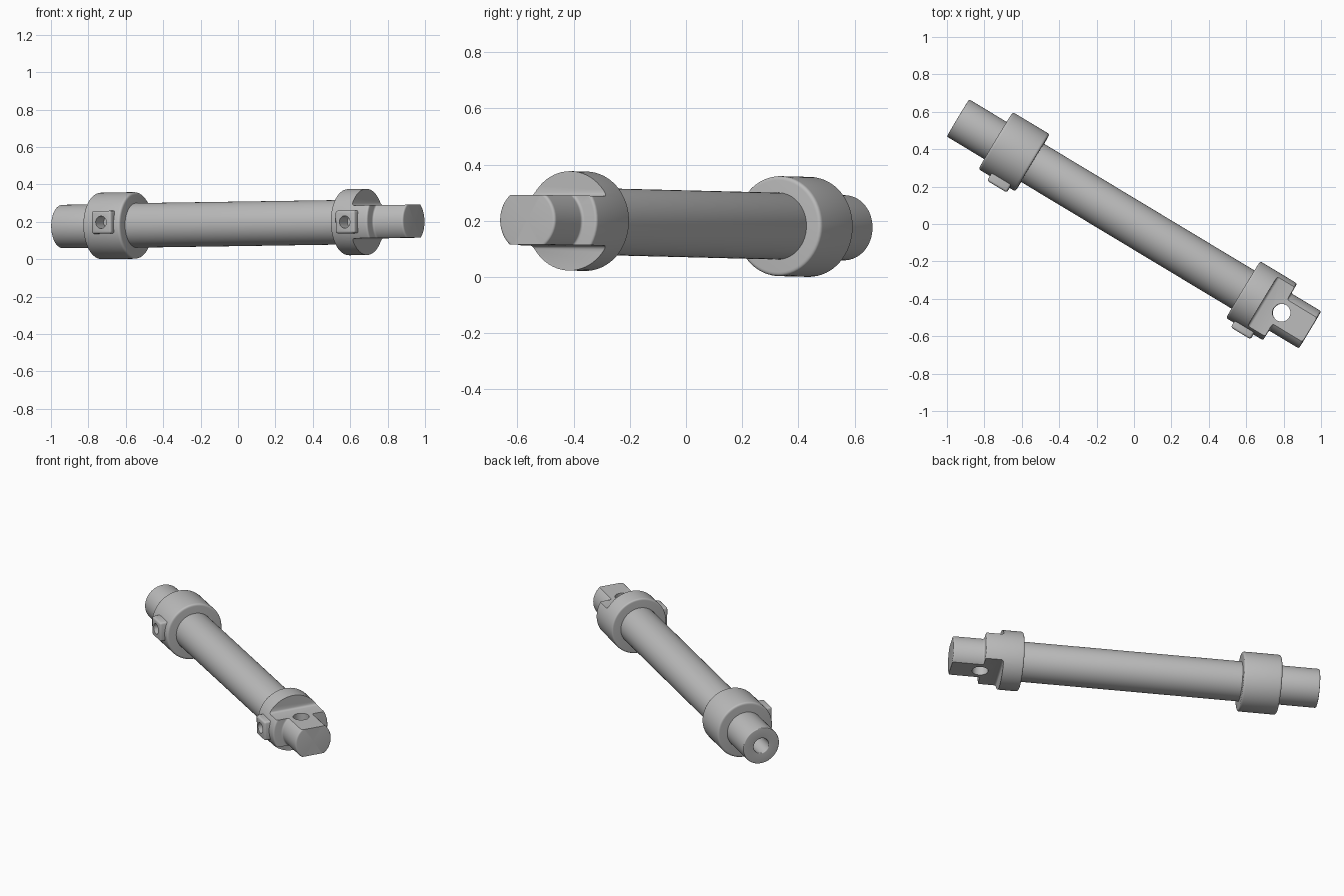
import bpy, bmesh, math
from mathutils import Matrix, Vector

if "Cube" in bpy.data.objects:
    bpy.data.objects.remove(bpy.data.objects["Cube"], do_unlink=True)

steel = bpy.data.materials.new("brushed_grey")
steel.use_nodes = True
GREY = (0.5, 0.5, 0.5, 1)
steel.diffuse_color = GREY
steel.node_tree.nodes["Principled BSDF"].inputs["Base Color"].default_value = GREY

# Working frame: local X runs along the cylinder from rear to front
ax = Vector((0.857, -0.516, 0.013)).normalized()
az = Vector((0, 0, 1))
ay = az.cross(ax).normalized()
az = ax.cross(ay)
FRAME = Matrix((ax, ay, az)).transposed().to_4x4()
FRAME.translation = (-0.941, 0.567, 0.175)


def finish(name, bm):
    bmesh.ops.recalc_face_normals(bm, faces=bm.faces)
    mesh = bpy.data.meshes.new(name)
    bm.to_mesh(mesh)
    bm.free()
    mesh.materials.append(steel)
    ob = bpy.data.objects.new(name, mesh)
    bpy.context.collection.objects.link(ob)
    ob.matrix_world = FRAME
    return ob


def rounded(profile, radius, steps=4):
    """Round every inner corner of a profile that stands off the axis."""
    out = [Vector(profile[0])]
    for a, b, c in zip(profile, profile[1:], profile[2:]):
        a, b, c = Vector(a), Vector(b), Vector(c)
        p = b + (a - b).normalized() * radius
        q = b + (c - b).normalized() * radius
        for i in range(steps + 1):
            t = i / steps
            out.append(p * (1 - t) ** 2 + b * 2 * t * (1 - t) + q * t * t)
    return out + [Vector(profile[-1])]


def lathe(name, profile, radius, sides=64):
    """Turn (along, out) points around the local X axis."""
    bm = bmesh.new()
    verts = [bm.verts.new((s, 0, r)) for s, r in rounded(profile, radius)]
    edges = [bm.edges.new(pair) for pair in zip(verts, verts[1:])]
    bmesh.ops.spin(bm, geom=verts + edges, axis=(1, 0, 0), cent=(0, 0, 0),
                   angle=2 * math.pi, steps=sides)
    bmesh.ops.remove_doubles(bm, verts=bm.verts, dist=0.0002)
    return finish(name, bm)


def box(name, centre, size, bevel):
    bm = bmesh.new()
    bmesh.ops.create_cube(bm, size=1)
    bmesh.ops.scale(bm, vec=size, verts=bm.verts)
    bmesh.ops.translate(bm, vec=centre, verts=bm.verts)
    bmesh.ops.bevel(bm, geom=bm.edges[:], offset=bevel, segments=3,
                    profile=0.5, affect='EDGES')
    return finish(name, bm)


def drill(centre, radius, depth, turn):
    bm = bmesh.new()
    bmesh.ops.create_cone(bm, cap_ends=True, segments=32, radius1=radius,
                          radius2=radius, depth=depth,
                          matrix=Matrix.Translation(centre) @ turn)
    return finish("drill_cutter", bm)


def cut(targets, cutters):
    for ob in targets:
        for cutter in cutters:
            mod = ob.modifiers.new("cut", 'BOOLEAN')
            mod.operation = 'DIFFERENCE'
            mod.solver = 'EXACT'
            mod.object = cutter
            bpy.context.view_layer.objects.active = ob
            bpy.ops.object.modifier_apply(modifier=mod.name)
    for cutter in cutters:
        bpy.data.objects.remove(cutter, do_unlink=True)


UPRIGHT = Matrix.Identity(4)
SIDEWAYS = Matrix.Rotation(math.pi / 2, 4, 'X')

# Barrel and rear spigot with its blind bore
barrel = lathe("barrel", [(0.4, 0), (0.4, 0.119), (1.85, 0.119), (1.85, 0)], 0.004)
spigot = lathe("rear_spigot", [(0.2, 0), (0.2, 0.048), (0, 0.048), (0, 0.116),
                               (0.3, 0.116), (0.3, 0)], 0.006)

# Rear end cap
rear_cap = lathe("rear_cap", [(0.235, 0), (0.235, 0.178), (0.465, 0.178),
                              (0.465, 0)], 0.014)

# Front end cap with a narrower tongue, flattened above and below
front_cap = lathe("front_clevis", [(1.78, 0), (1.78, 0.177), (2.01, 0.177),
                                   (2.01, 0.116), (2.197, 0.116), (2.197, 0)], 0.011)
flats = [box("flat_cutter", (2.102, 0, side * 0.238), (0.4, 0.6, 0.3), 0.014)
         for side in (1, -1)]
cut([front_cap], flats + [drill((2.02, 0, 0), 0.048, 0.6, UPRIGHT)])

# Air port bosses, one on each cap
parts = [barrel, spigot, rear_cap, front_cap]
for name, cap, along, lift in (("rear_port", rear_cap, 0.368, 0.018),
                               ("front_port", front_cap, 1.889, 0)):
    port = box(name, (along, -0.157, lift), (0.122, 0.1, 0.122), 0.012)
    cut([port, cap], [drill((along, -0.19, lift), 0.033, 0.13, SIDEWAYS)])
    parts.append(port)

# Smooth shading with crisp edges
bpy.ops.object.select_all(action='DESELECT')
for ob in parts:
    ob.select_set(True)
bpy.context.view_layer.objects.active = barrel
bpy.ops.object.shade_smooth_by_angle(angle=math.radians(35))
